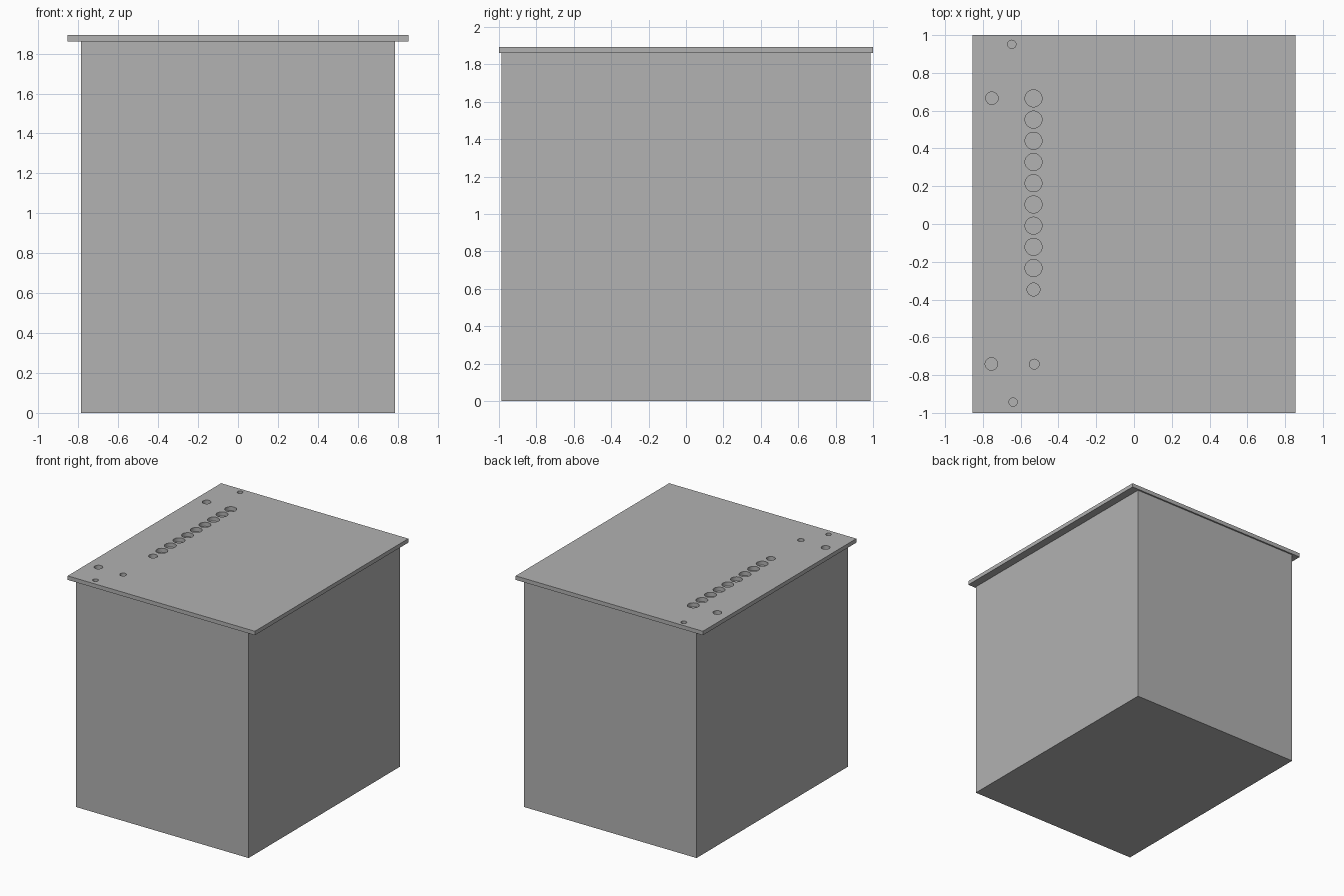
import bpy
import bmesh
from mathutils import Matrix, Vector

cube = bpy.data.objects.get("Cube")
if cube:
    bpy.data.objects.remove(cube, do_unlink=True)

GREY = (0.445, 0.445, 0.445, 1.0)
grey = bpy.data.materials.new("plain grey")
grey.use_nodes = True
grey.diffuse_color = GREY
grey.node_tree.nodes["Principled BSDF"].inputs["Base Color"].default_value = GREY

LID_BOTTOM, LID_TOP = 1.86, 1.893


def make_object(name, bm):
    mesh = bpy.data.meshes.new(name)
    bm.to_mesh(mesh)
    bm.free()
    mesh.materials.append(grey)
    obj = bpy.data.objects.new(name, mesh)
    bpy.context.collection.objects.link(obj)
    return obj


def box(name, width, depth, bottom, top):
    bm = bmesh.new()
    place = Matrix.Translation((0, 0, (bottom + top) / 2))
    size = Matrix.Diagonal((width, depth, top - bottom, 1))
    bmesh.ops.create_cube(bm, size=1, matrix=place @ size)
    return make_object(name, bm)


# Solid cabinet and the overhanging top plate
box("cabinet_body", 1.575, 1.974, 0, LID_BOTTOM)
lid = box("top_plate", 1.708, 2.0, LID_BOTTOM, LID_TOP)

# Holes as (x, y, radius): a row of large ones, then the smaller ones
holes = [(-0.532, 0.665 - 0.1123 * i, 0.045) for i in range(9)]
holes += [
    (-0.532, -0.347, 0.034),
    (-0.752, 0.666, 0.033),
    (-0.755, -0.741, 0.033),
    (-0.528, -0.742, 0.026),
    (-0.647, 0.951, 0.022),
    (-0.64, -0.943, 0.022),
]
bm = bmesh.new()
for x, y, radius in holes:
    bmesh.ops.create_cone(
        bm, cap_ends=True, segments=32, radius1=radius, radius2=radius,
        depth=0.2, matrix=Matrix.Translation(Vector((x, y, LID_TOP))))
cutter = make_object("hole_cutter", bm)
cutter.hide_render = True

# Drill the holes through the plate
drill = lid.modifiers.new("holes", "BOOLEAN")
drill.operation = "DIFFERENCE"
drill.solver = "EXACT"
drill.object = cutter
bpy.ops.object.select_all(action="DESELECT")
lid.select_set(True)
bpy.context.view_layer.objects.active = lid
bpy.ops.object.modifier_apply(modifier=drill.name)
bpy.data.objects.remove(cutter, do_unlink=True)
bpy.ops.object.shade_smooth_by_angle()
